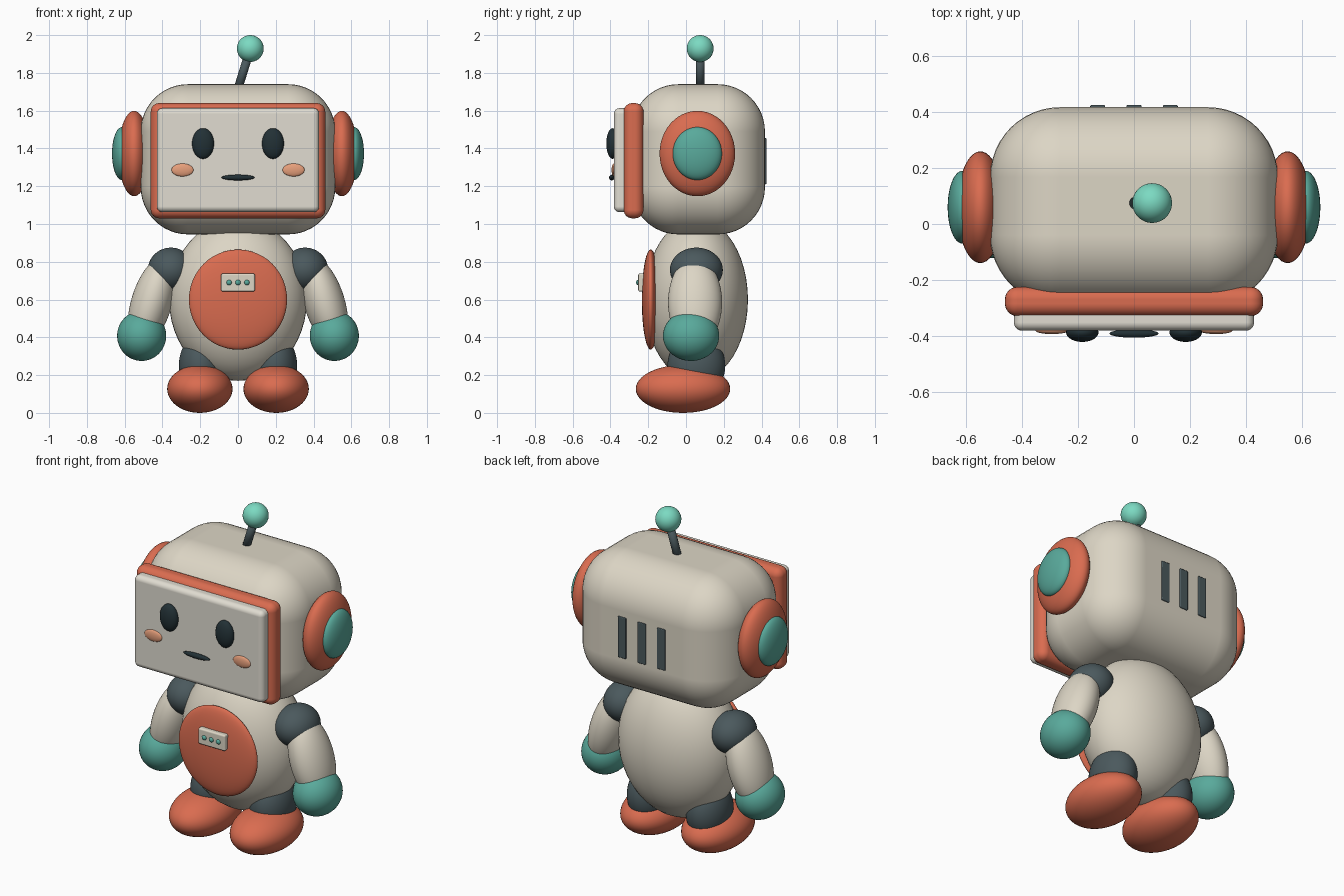
import bpy, bmesh
from math import radians
from mathutils import Matrix, Vector

if "Cube" in bpy.data.objects:
    bpy.data.objects.remove(bpy.data.objects["Cube"])


def material(name, rgb):
    m = bpy.data.materials.new(name)
    m.diffuse_color = (*rgb, 1)
    m.use_nodes = True
    m.node_tree.nodes["Principled BSDF"].inputs["Base Color"].default_value = m.diffuse_color
    return m


CREAM = material("cream", (0.72, 0.67, 0.56))
SCREEN = material("screen_cream", (0.75, 0.72, 0.64))
ORANGE = material("orange", (0.70, 0.15, 0.08))
TEAL = material("teal", (0.10, 0.40, 0.33))
MINT = material("mint", (0.20, 0.70, 0.54))
SLATE = material("slate", (0.07, 0.10, 0.11))
INK = material("ink", (0.016, 0.03, 0.036))
PEACH = material("peach", (0.80, 0.35, 0.20))


def finish(name, bm, mat, smooth=True):
    me = bpy.data.meshes.new(name)
    for f in bm.faces:
        f.smooth = smooth
    bm.to_mesh(me)
    bm.free()
    me.materials.append(mat)
    ob = bpy.data.objects.new(name, me)
    bpy.context.collection.objects.link(ob)
    return ob


def ellipsoid(name, loc, radii, mat, tilt=0):
    bm = bmesh.new()
    mx = (Matrix.Translation(loc) @ Matrix.Rotation(radians(tilt), 4, 'Y')
          @ Matrix.Diagonal((*radii, 1)))
    bmesh.ops.create_uvsphere(bm, u_segments=48, v_segments=24, radius=1, matrix=mx)
    return finish(name, bm, mat)


def rounded_box(name, lo, hi, bevel, mat, segments=6):
    lo, hi = Vector(lo), Vector(hi)
    bm = bmesh.new()
    bmesh.ops.create_cube(bm, size=1, matrix=Matrix.Translation((lo + hi) / 2)
                          @ Matrix.Diagonal((*(hi - lo), 1)))
    ob = finish(name, bm, mat)
    mod = ob.modifiers.new("round", 'BEVEL')
    mod.width = bevel
    mod.segments = segments
    mod.harden_normals = True
    return ob


def rod(name, a, b, radius, mat):
    a, b = Vector(a), Vector(b)
    bm = bmesh.new()
    mx = (Matrix.Translation((a + b) / 2)
          @ (b - a).to_track_quat('Z', 'Y').to_matrix().to_4x4())
    bmesh.ops.create_cone(bm, cap_ends=True, segments=32, radius1=radius,
                          radius2=radius, depth=(b - a).length, matrix=mx)
    return finish(name, bm, mat)


# head, bezel and screen
rounded_box("head", (-0.515, -0.29, 0.945), (0.515, 0.418, 1.74), 0.25, CREAM, 12)
rounded_box("screen_bezel", (-0.462, -0.33, 1.03), (0.462, -0.225, 1.64), 0.045, ORANGE)
rounded_box("screen", (-0.43, -0.382, 1.063), (0.43, -0.28, 1.613), 0.03, SCREEN)
ellipsoid("mouth", (0, -0.392, 1.246), (0.088, 0.015, 0.015), INK)

# antenna
rod("antenna_stalk", (-0.005, 0.075, 1.70), (0.06, 0.075, 1.91), 0.023, SLATE)
ellipsoid("antenna_ball", (0.065, 0.075, 1.929), (0.071,) * 3, MINT)

# vents on the back of the head
for i in (-1, 0, 1):
    x = i * 0.13
    rounded_box(f"vent_{i + 2}", (x - 0.027, 0.39, 1.21), (x + 0.027, 0.426, 1.455), 0.005, SLATE, 2)

# body, belly plate and button panel
ellipsoid("body", (0, 0.055, 0.60), (0.365, 0.273, 0.43), CREAM)
ellipsoid("belly_plate", (0, -0.187, 0.60), (0.26, 0.047, 0.265), ORANGE)
rounded_box("button_panel", (-0.09, -0.253, 0.642), (0.09, -0.20, 0.738), 0.01, CREAM, 3)
for i in (-1, 0, 1):
    ellipsoid(f"button_{i + 2}", (i * 0.047, -0.253, 0.69), (0.014, 0.011, 0.014), TEAL)

# mirrored parts: face details, ears, arms, legs
for side, s in (("left", -1), ("right", 1)):
    ellipsoid(f"{side}_eye", (s * 0.185, -0.388, 1.426), (0.058, 0.034, 0.081), INK)
    ellipsoid(f"{side}_cheek", (s * 0.294, -0.382, 1.286), (0.058, 0.012, 0.034), PEACH)
    ellipsoid(f"{side}_ear", (s * 0.55, 0.06, 1.373), (0.083, 0.20, 0.226), ORANGE)
    ellipsoid(f"{side}_ear_cap", (s * 0.615, 0.06, 1.373), (0.052, 0.13, 0.14), TEAL)
    ellipsoid(f"{side}_shoulder", (s * 0.355, 0.055, 0.757), (0.122, 0.14, 0.118), SLATE)
    ellipsoid(f"{side}_arm", (s * 0.457, 0.048, 0.585), (0.108, 0.143, 0.25), CREAM, -17 * s)
    ellipsoid(f"{side}_hand", (s * 0.51, 0.027, 0.408), (0.13, 0.149, 0.133), TEAL)
    ellipsoid(f"{side}_leg", (s * 0.195, 0.055, 0.25), (0.118, 0.153, 0.17), SLATE)
    ellipsoid(f"{side}_foot", (s * 0.202, -0.016, 0.127), (0.173, 0.25, 0.127), ORANGE)
